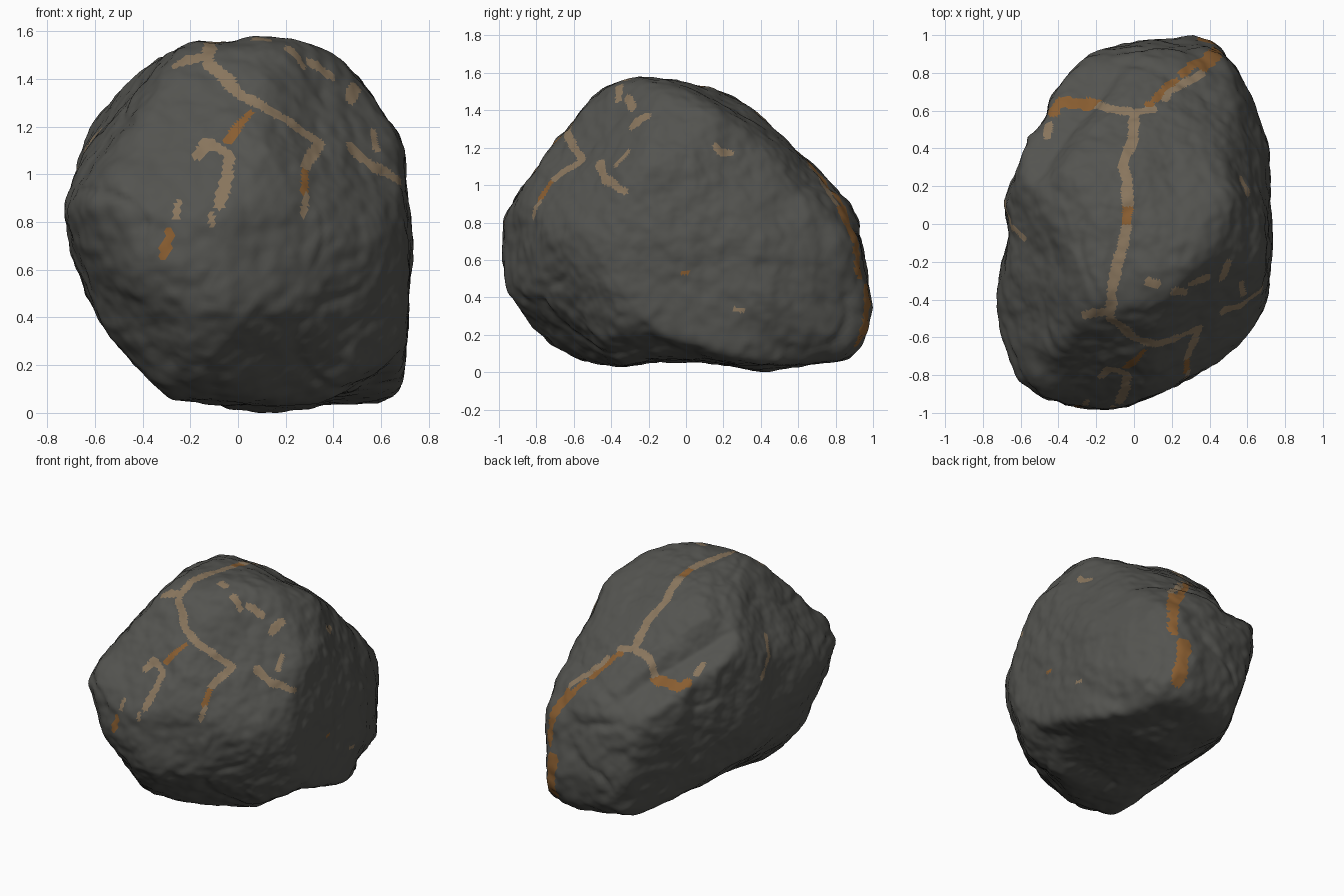
import bpy, bmesh, math
from mathutils import Vector, noise, kdtree
from mathutils.bvhtree import BVHTree

if "Cube" in bpy.data.objects:
    bpy.data.objects.remove(bpy.data.objects["Cube"], do_unlink=True)

CENTRE = Vector((0, 0, .79))
BINS = 120
STEP = math.tau / BINS
SHARPNESS = 28
SLOPE = math.tan(math.radians(27))
SHOULDER = Vector((.83, -.89, .72))
ROCK, TAN, RUST = range(3)


def make_material(name, colour):
    mat = bpy.data.materials.new(name)
    mat.use_nodes = True
    mat.diffuse_color = (*colour, 1)
    mat.node_tree.nodes["Principled BSDF"].inputs["Base Color"].default_value = (*colour, 1)
    return mat


def radius_table(points):
    """Distance from the middle to a closed outline, for evenly spaced angles."""
    corners = [Vector(p) for p in points]
    table = []
    for i in range(BINS):
        ray = Vector((math.cos(i * STEP), math.sin(i * STEP)))
        reach = 0
        for a, b in zip(corners, corners[1:] + corners[:1]):
            edge = b - a
            cross = ray.cross(edge)
            if abs(cross) > 1e-9:
                distance, along = a.cross(edge) / cross, a.cross(ray) / cross
                if -1e-6 <= along <= 1 + 1e-6:
                    reach = max(reach, distance)
        table.append(reach)
    return table


class Profile:
    """An outline of the boulder across one direction."""
    def __init__(self, toward, outline, lift=0, right=None):
        self.toward = Vector(toward).normalized()
        self.right = Vector(right or Vector((0, 0, 1)).cross(self.toward)).normalized()
        self.up = self.toward.cross(self.right)
        self.lift = lift
        self.table = radius_table([(u, v - lift) for u, v in outline])

    def gauge(self, d):
        """How far a direction reaches towards the outline; one lies on it."""
        u, v = d.dot(self.right), d.dot(self.up)
        angle = (math.atan2(v, u) / STEP) % BINS
        i = int(angle)
        f = angle - i
        return math.hypot(u, v) / (self.table[i % BINS] * (1 - f) + self.table[(i + 1) % BINS] * f)

    def project(self, tree, u, v):
        start = CENTRE + self.right * u + self.up * (v - self.lift) + self.toward * 5
        return tree.ray_cast(start, -self.toward)[0]


# Outlines of the boulder, three square on and three at an angle
front = Profile((0, -1, 0), [
    (-.17, 1.56), (-.08, 1.54), (.2, 1.58), (.35, 1.55), (.47, 1.48), (.52, 1.39), (.68, 1.19),
    (.7, .9), (.73, .7), (.69, .3), (.68, .05), (.1, .01), (-.3, .04), (-.48, .16), (-.57, .36),
    (-.74, .85), (-.65, 1.08), (-.57, 1.33), (-.45, 1.45)], CENTRE.z)
side = Profile((1, 0, 0), [
    (-.25, 1.58), (.1, 1.53), (.3, 1.5), (.45, 1.3), (.88, .9), (.95, .55), (1, .36), (.9, .06),
    (.4, .01), (.05, .07), (-.2, .07), (-.37, .01), (-.6, .05), (-.9, .3), (-1, .6), (-.95, .85),
    (-.55, 1.38), (-.42, 1.51)], CENTRE.z)
top = Profile((0, 0, 1), [
    (.3, 1), (.42, .98), (.54, .86), (.71, .4), (.73, -.05), (.7, -.35), (.6, -.6), (.4, -.75),
    (-.12, -1), (-.5, -.95), (-.65, -.85), (-.73, -.5), (-.73, -.35), (-.65, -.05), (-.67, .1),
    (-.55, .45), (-.45, .55), (-.44, .66), (-.22, .9)], right=(1, 0, 0))
back_low = Profile((.6, .8, -SLOPE), [
    (-.36, .73), (.3, .65), (.48, .54), (.53, .38), (.75, .3), (.77, .18), (.55, -.45), (-.13, -.94),
    (-.36, -.86), (-.68, -.54), (-.86, -.11), (-.81, .18), (-.55, .61)])
back_high = Profile((-.6, .8, SLOPE), [
    (0, .87), (-.24, .82), (-.5, .58), (-.66, .27), (-.95, -.27), (-.96, -.7), (-.86, -.85),
    (-.37, -.94), (.35, -.61), (.61, -.6), (.77, -.34), (1, .22), (.87, .44), (.71, .61), (.35, .82)])
front_high = Profile((.6, -.8, SLOPE), [
    (0, .8), (-.32, .66), (-.74, .25), (-1, -.05), (-.89, -.37), (-.55, -.83), (.08, -.88),
    (.4, -.74), (.73, -.73), (.77, -.54), (.92, -.41), (.96, -.11), (.92, .12), (.4, .59)])
profiles = [front, side, top, back_low, back_high, front_high]


def surface(d):
    """Point of the rounded common solid along a direction, with one shoulder cut flat."""
    gauges = [p.gauge(d) for p in profiles] + [max(0, d.dot(SHOULDER))]
    total = sum(g ** SHARPNESS for g in gauges)
    return d / (total / 2) ** (1 / SHARPNESS)


# Boulder body with lumps, cracks and fine pitting
bm = bmesh.new()
bmesh.ops.create_icosphere(bm, subdivisions=7, radius=1)
for v in bm.verts:
    v.co = surface(v.co.normalized())
for _ in range(3):
    bmesh.ops.smooth_vert(bm, verts=bm.verts, factor=.5, use_axis_x=True, use_axis_y=True, use_axis_z=True)
for v in bm.verts:
    p = v.co.copy()
    lumps = .022 * noise.fractal(p * 4, 1, 2, 4)
    crack = .03 * max(0, 1 - 8 * abs(noise.noise(p * 2.3))) * max(0, noise.noise(p * 1.7))
    pits = .007 * noise.noise(p * 15)
    v.co = p * (1 + lumps - crack + pits) + CENTRE
floor = min(v.co.z for v in bm.verts)
bmesh.ops.translate(bm, verts=bm.verts, vec=(0, 0, -floor))
bm.normal_update()
tree = BVHTree.FromBMesh(bm)
samples = []


def vein(profile, slot, *path, width=.025):
    """Trace a wandering mineral vein over the surface."""
    for a, b in zip(path, path[1:]):
        a, b = Vector(a), Vector(b)
        count = 2 + int((b - a).length / .008)
        for i in range(count + 1):
            spot = profile.project(tree, *a.lerp(b, i / count))
            if spot:
                spot += .014 * noise.noise_vector(spot * 8)
                samples.append((spot, slot, width * (1 + .35 * noise.noise(spot * 14))))


# Ridge vein over the crown, with branches to the back
vein(top, RUST, (-.43, .59), (-.39, .65), (-.2, .63), width=.034)
vein(top, TAN, (-.2, .63), (0, .59), (.1, .6))
vein(top, TAN, (.16, .66), (.19, .7), (.36, .8))
vein(top, RUST, (.37, .82), (.45, .92), width=.028)
vein(top, TAN, (0, .58), (-.01, .45), (-.06, .3), (-.03, .2), (-.03, .1), width=.028)
vein(top, RUST, (-.03, .08), (-.04, 0))
vein(top, TAN, (-.04, -.02), (-.08, -.2), (-.13, -.46), (-.26, -.48), width=.028)
# Patches on the crown
vein(top, TAN, (.08, -.31), (.12, -.32), width=.03)
vein(top, TAN, (.22, -.36), (.27, -.36))
vein(top, TAN, (.31, -.31), (.39, -.28))
vein(top, TAN, (.48, -.26), (.5, -.21), width=.03)
vein(top, TAN, (-.46, .46), (-.45, .52))
# Branches down the front
vein(front, TAN, (-.12, 1.46), (-.06, 1.41), (.02, 1.32), (.1, 1.28), (.22, 1.22), width=.028)
vein(front, RUST, (.05, 1.25), (0, 1.2), (-.04, 1.14), width=.02)
vein(front, TAN, (-.17, 1.08), (-.13, 1.13), (-.04, 1.09), (-.04, 1), (-.07, .87))
vein(front, TAN, (-.25, .88), (-.26, .82), width=.016)
vein(front, TAN, (-.11, .84), (-.11, .8), width=.014)
vein(front, RUST, (-.29, .75), (-.31, .67), width=.02)
vein(front, TAN, (.22, 1.22), (.34, 1.13), (.28, 1.03), width=.024)
vein(front, RUST, (.28, 1.02), (.27, .93), width=.018)
vein(front, TAN, (.28, .92), (.27, .83), width=.018)
vein(front, TAN, (.48, 1.11), (.56, 1.04), (.68, .97))
vein(front, TAN, (.57, 1.17), (.58, 1.11), width=.02)
vein(front, TAN, (.47, 1.32), (.5, 1.36))
# Side specks and the rusty streaks down the back
vein(side, TAN, (.16, 1.21), (.18, 1.18), (.24, 1.17), width=.018)
vein(side, TAN, (.26, .34), (.31, .33), width=.014)
vein(side, RUST, (-.03, .53), (0, .53), width=.012)
vein(back_high, TAN, (.51, .22), (.53, .08), (.48, -.06), width=.018)
vein(back_low, RUST, (.31, .57), (.22, .41), (.21, .22), width=.026)
vein(back_low, RUST, (.28, .13), (.24, -.1), width=.045)

# Colour the faces close to a vein
finder = kdtree.KDTree(len(samples))
for i, (spot, _, _) in enumerate(samples):
    finder.insert(spot, i)
finder.balance()
for face in bm.faces:
    face.smooth = True
    _, index, distance = finder.find(face.calc_center_median())
    _, slot, width = samples[index]
    face.material_index = slot if distance < width else ROCK

mesh = bpy.data.meshes.new("boulder")
bm.to_mesh(mesh)
bm.free()
for name, colour in (("dark grey rock", (.088, .088, .08)), ("tan vein", (.25, .18, .11)),
                     ("rust vein", (.25, .11, .03))):
    mesh.materials.append(make_material(name, colour))
boulder = bpy.data.objects.new("boulder", mesh)
bpy.context.collection.objects.link(boulder)
